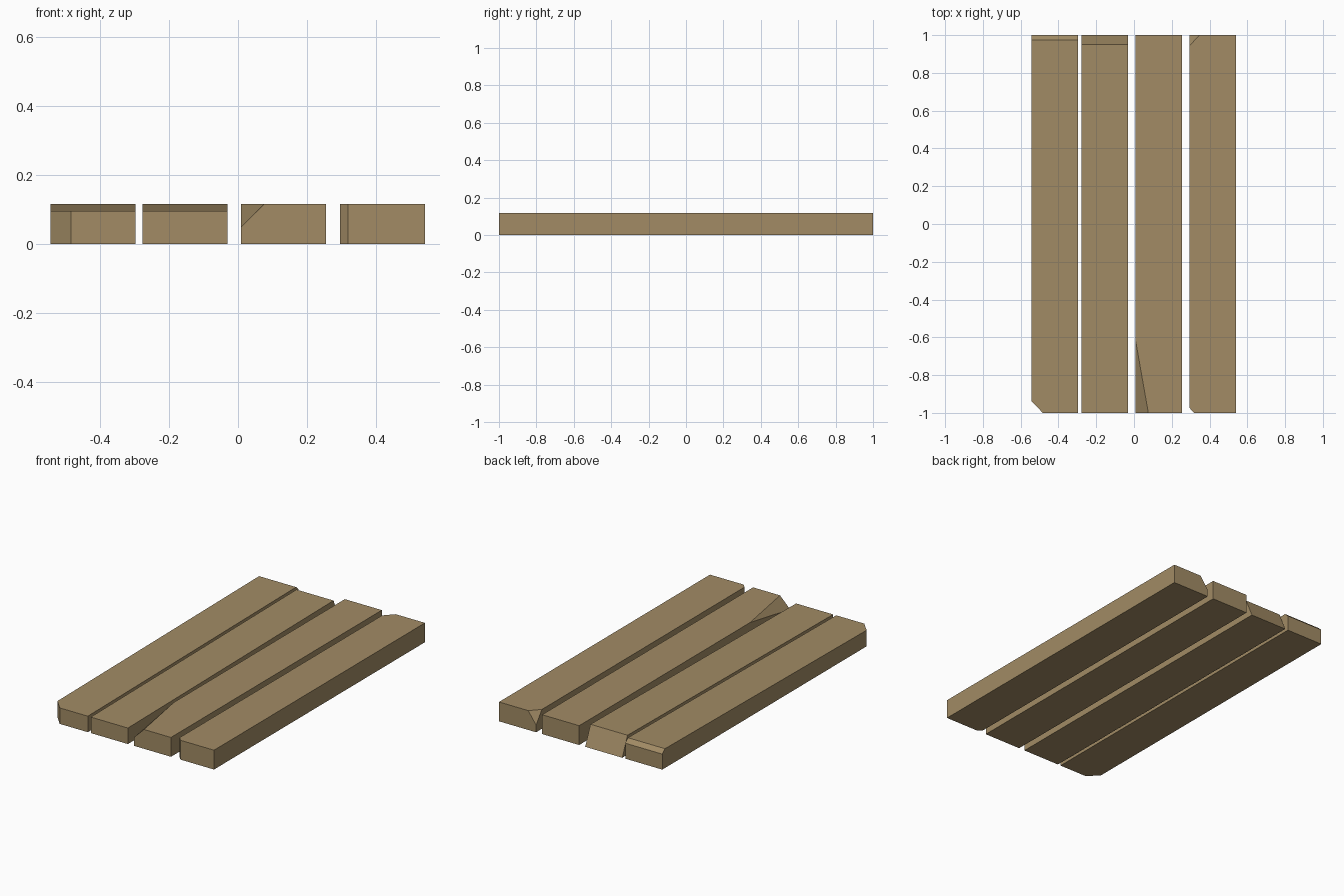
import bpy, bmesh
from mathutils import Vector

if "Cube" in bpy.data.objects:
    bpy.data.objects.remove(bpy.data.objects["Cube"])

H = 0.116      # plank thickness
W = 0.246      # plank width

wood = bpy.data.materials.new("worn wood")
wood.diffuse_color = (0.36, 0.26, 0.13, 1)
wood.use_nodes = True
wood.node_tree.nodes["Principled BSDF"].inputs["Base Color"].default_value = wood.diffuse_color


def slice_off(bm, a, b, c, discard):
    """Cut along the plane through a, b, c, drop the side holding `discard`, cap the cut."""
    a, b, c, discard = map(Vector, (a, b, c, discard))
    n = (b - a).cross(c - a).normalized()
    if n.dot(discard - a) < 0:
        n = -n
    geom = bm.verts[:] + bm.edges[:] + bm.faces[:]
    res = bmesh.ops.bisect_plane(bm, geom=geom, dist=1e-6, plane_co=a,
                                 plane_no=n, clear_outer=True)
    edges = [e for e in res["geom_cut"]
             if isinstance(e, bmesh.types.BMEdge) and e.is_boundary]
    bmesh.ops.contextual_create(bm, geom=edges)


def plank(name, x0, cuts):
    """Box with its left edge at x0; cut points are (x from left edge, y, z)."""
    bm = bmesh.new()
    bmesh.ops.create_cube(bm, size=1)
    for v in bm.verts:
        v.co = ((v.co.x + 0.5) * W, v.co.y * 2, (v.co.z + 0.5) * H)
    for cut in cuts:
        slice_off(bm, *cut)
    bmesh.ops.recalc_face_normals(bm, faces=bm.faces[:])
    me = bpy.data.meshes.new(name)
    bm.to_mesh(me)
    bm.free()
    me.materials.append(wood)
    ob = bpy.data.objects.new(name, me)
    ob.location.x = x0
    bpy.context.collection.objects.link(ob)


# top surface falling gently towards the front
def sloped_top(peak_y):
    return ((0, -1, 0.096), (W, -1, 0.096), (0, peak_y, H), (0, -1, 1))


# vertical corner cut at the front left
def front_corner(dx, dy):
    return ((0, dy - 1, 0), (dx, -1, 0), (dx, -1, H), (0, -1, 0))


# left plank: sloped top, cut front corner, small bevel on the back edge
plank("plank_left", -0.543, [
    sloped_top(0.975),
    front_corner(0.06, 0.063),
    ((0, 0.975, H), (W, 0.975, H), (0, 1, 0.093), (0, 1, H)),
])
# second plank: sloped top, slanted back end
plank("plank_mid_left", -0.277, [
    sloped_top(0.95),
    ((0, 0.95, H), (W, 0.95, H), (0, 1, 0), (0, 1, H)),
])
# third plank: long splinter missing from the front left top edge
plank("plank_mid_right", 0.009, [
    ((0, -1, 0.05), (0.067, -1, H), (0, -0.62, H), (0, -1, H)),
])
# right plank: small front corner cut, chipped back left top corner
plank("plank_right", 0.295, [
    front_corner(0.023, 0.025),
    ((0, 0.945, H), (0.052, 1, H), (0, 1, 0.043), (0, 1, H)),
])
